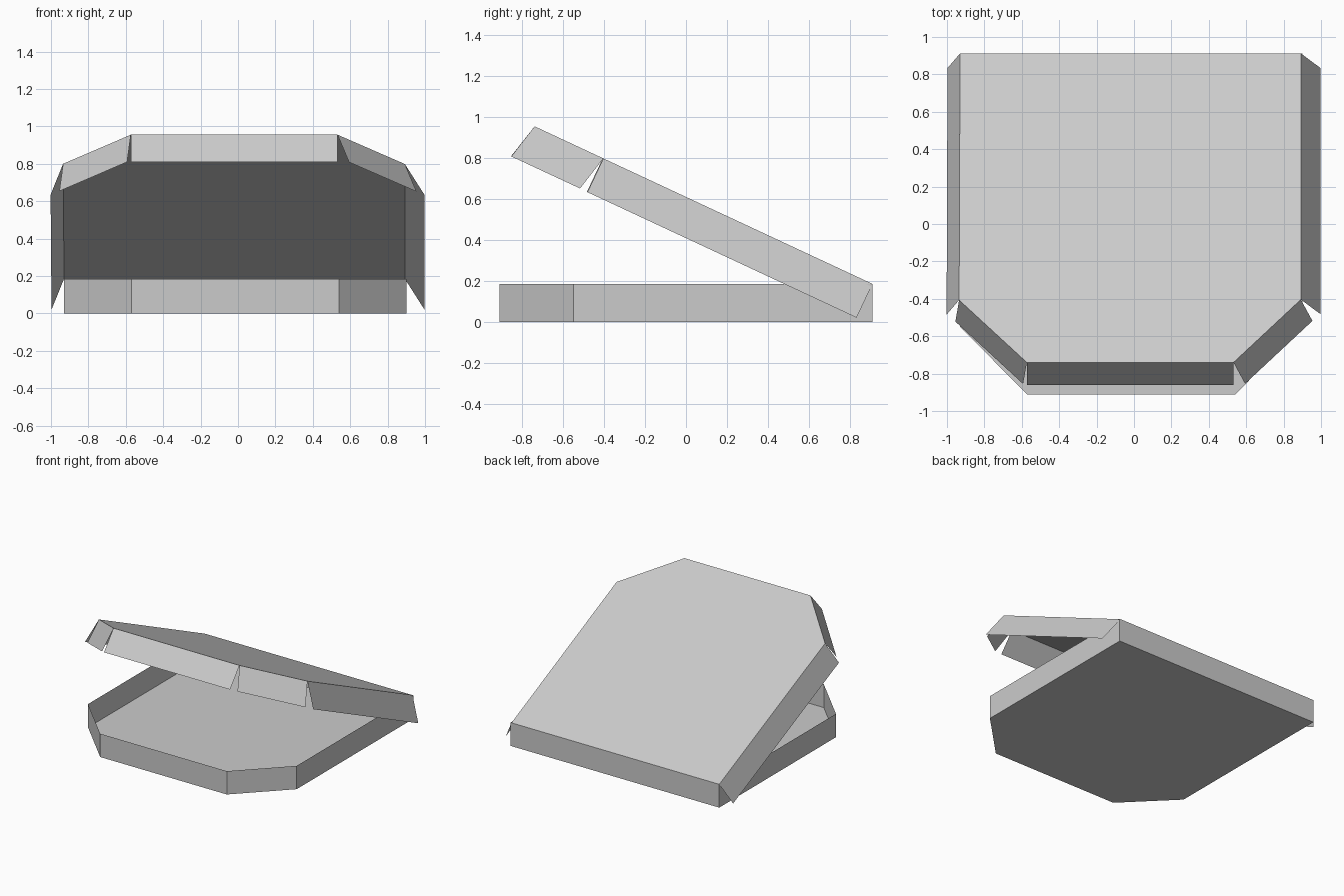
import bpy
import math

if "Cube" in bpy.data.objects:
    bpy.data.objects.remove(bpy.data.objects["Cube"])


def sheet(name, verts, faces):
    mesh = bpy.data.meshes.new(name)
    mesh.from_pydata(verts, [], faces)
    mesh.update()
    obj = bpy.data.objects.new(name, mesh)
    bpy.context.collection.objects.link(obj)
    return obj


# Open carton tray: flat floor with thin upright walls all round
HEIGHT = 0.185
outline = [(-0.93, 0.912), (-0.93, -0.55), (-0.57, -0.912),
           (0.54, -0.912), (0.90, -0.55), (0.90, 0.912)]
n = len(outline)
verts = [(x, y, z) for z in (0, HEIGHT) for x, y in outline]
walls = [(i, (i + 1) % n, (i + 1) % n + n, i + n) for i in range(n)]
sheet("tray", verts, [tuple(reversed(range(n)))] + walls)

# Tilted lid panel, hinged on the top of the tray's back wall
TILT = math.radians(25)


def on_lid(x, run):
    return (x, 0.912 - run * math.cos(TILT), HEIGHT + run * math.sin(TILT))


lid = [on_lid(x, run) for x, run in
       [(-0.93, 0), (-0.935, 1.455), (-0.573, 1.823),
        (0.532, 1.823), (0.892, 1.452), (0.892, 0)]]
sheet("lid_panel", lid, [tuple(range(n))])

# Flaps folded down from the lid edges, each flared slightly outwards
flaps = [("left_flap", (-0.067, -0.078, -0.165)),
         ("front_left_flap", (-0.02, -0.115, -0.146)),
         ("front_flap", (0, -0.12, -0.146)),
         ("front_right_flap", (0.062, -0.114, -0.147)),
         ("right_flap", (0.105, -0.078, -0.165))]
for i, (name, drop) in enumerate(flaps):
    a, b = lid[i], lid[i + 1]
    low_a, low_b = [tuple(p + d for p, d in zip(v, drop)) for v in (a, b)]
    sheet(name, [a, low_a, low_b, b], [(0, 1, 2, 3)])
